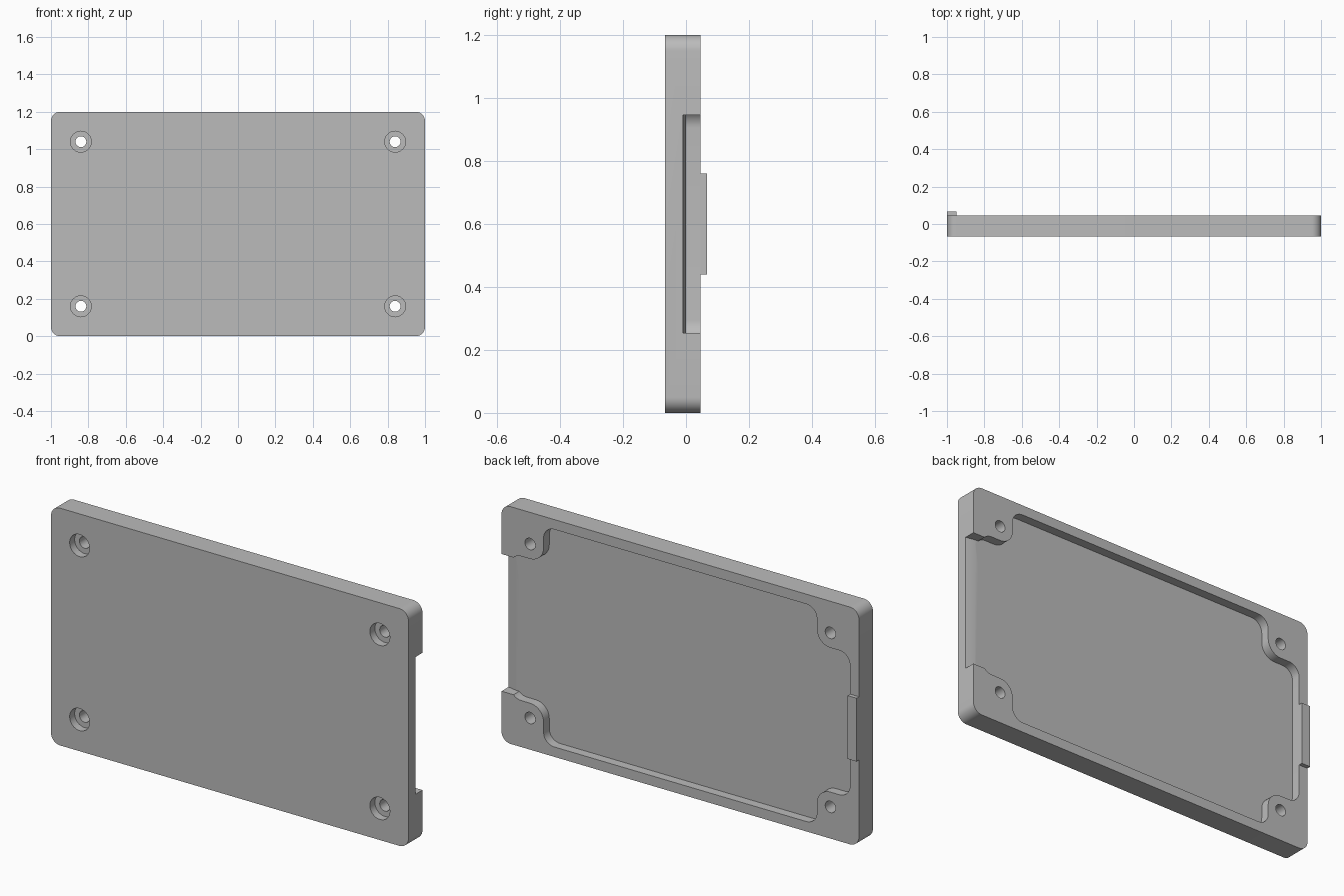
import bpy
import bmesh
from math import cos, sin, radians
from mathutils import Vector

cube = bpy.data.objects.get("Cube")
if cube:
    bpy.data.objects.remove(cube, do_unlink=True)

MID = 0.6                               # height of the plate centre
FRONT, BACK, FLOOR = -0.066, 0.046, 0.0  # depths along y
HOLE_X, HOLE_Z = 0.84, 0.44             # screw positions from the centre

grey = bpy.data.materials.new("plain grey")
grey.use_nodes = True
grey.diffuse_color = (0.5, 0.5, 0.5, 1)
grey.node_tree.nodes["Principled BSDF"].inputs["Base Color"].default_value = (0.5, 0.5, 0.5, 1)


def arc(cx, cz, r, a0, a1, steps=10):
    angles = [radians(a0 + (a1 - a0) * i / steps) for i in range(steps + 1)]
    return [(cx + r * cos(a), cz + r * sin(a)) for a in angles]


def four_way(quarter):
    """Mirror a quarter outline (first quadrant) into a closed loop."""
    flip = quarter[::-1]
    return (quarter + [(-x, z) for x, z in flip]
            + [(-x, -z) for x, z in quarter] + [(x, -z) for x, z in flip])


def prism(name, points, depth):
    """Extrude a closed loop of 3D points along a vector."""
    bm = bmesh.new()
    face = bm.faces.new([bm.verts.new(p) for p in points])
    extruded = bmesh.ops.extrude_face_region(bm, geom=[face])["geom"]
    bmesh.ops.translate(bm, vec=Vector(depth),
                        verts=[g for g in extruded if isinstance(g, bmesh.types.BMVert)])
    bmesh.ops.recalc_face_normals(bm, faces=bm.faces)
    mesh = bpy.data.meshes.new(name)
    bm.to_mesh(mesh)
    bm.free()
    mesh.materials.append(grey)
    obj = bpy.data.objects.new(name, mesh)
    bpy.context.collection.objects.link(obj)
    return obj


def slab(name, outline, y0, y1):
    return prism(name, [(x, y0, MID + z) for x, z in outline], (0, y1 - y0, 0))


def cut(target, cutter):
    mod = target.modifiers.new(cutter.name, "BOOLEAN")
    mod.operation = "DIFFERENCE"
    mod.solver = "EXACT"
    mod.object = cutter
    cutter.hide_render = True
    bpy.context.view_layer.update()
    result = target.evaluated_get(bpy.context.evaluated_depsgraph_get())
    mesh = bpy.data.meshes.new_from_object(result)
    target.modifiers.clear()
    target.data = mesh
    bpy.data.objects.remove(cutter, do_unlink=True)


# Rounded rectangular plate
plate = slab("cover_plate", four_way(arc(0.95, 0.55, 0.05, 0, 90)), FRONT, BACK)

# Pocket in the back that flows around the four screw bosses
pocket = (arc(0.89, 0.305, 0.06, 0, 90)
          + arc(HOLE_X, HOLE_Z, 0.075, 270, 180)
          + arc(0.705, 0.49, 0.06, 0, 90))
cut(plate, slab("pocket_cutter", four_way(pocket), FLOOR, BACK + 0.1))

# Side opening with a gently sloping sill
sill = [(0.86, FLOOR), (0.95, FLOOR), (1.1, -0.03), (1.1, 0.15), (0.86, 0.15)]
cut(plate, prism("opening_cutter", [(x, y, MID - 0.347) for x, y in sill], (0, 0, 0.694)))

# Counterbored screw holes
for sx in (-1, 1):
    for sz in (-1, 1):
        for radius, end in ((0.056, FRONT + 0.04), (0.029, BACK + 0.1)):
            ring = arc(sx * HOLE_X, sz * HOLE_Z, radius, 0, 360, 32)[:-1]
            cut(plate, slab("hole_cutter", ring, FRONT - 0.1, end))

# Locating tab on the rim opposite the opening
tab = slab("locating_tab", [(-1, -0.16), (-0.95, -0.16), (-0.95, 0.16), (-1, 0.16)], BACK, 0.066)

for obj in (plate, tab):
    bpy.ops.object.select_all(action="DESELECT")
    obj.select_set(True)
    bpy.context.view_layer.objects.active = obj
    bpy.ops.object.shade_smooth_by_angle(angle=radians(30))
